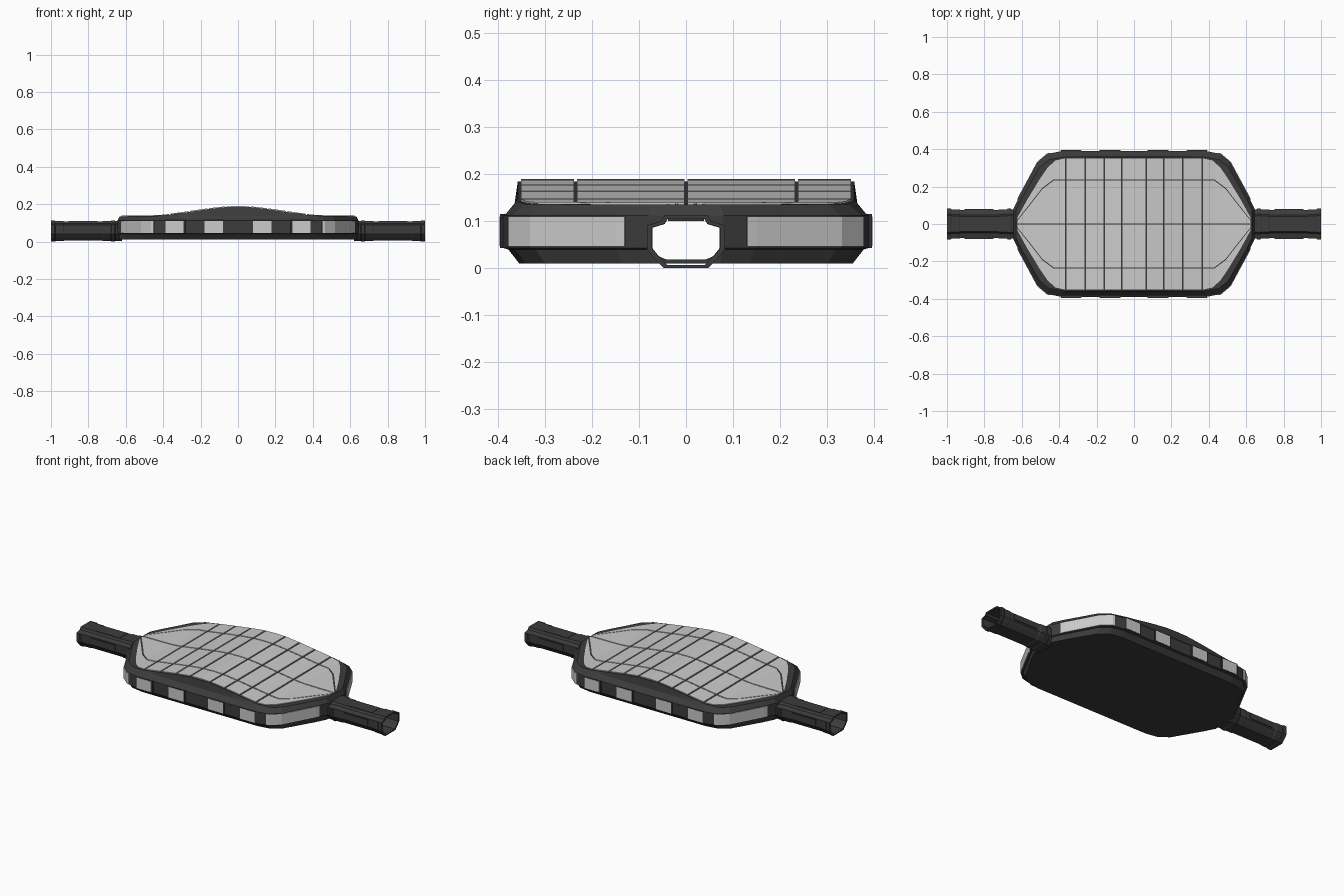
import bpy, bmesh

if "Cube" in bpy.data.objects:
    bpy.data.objects.remove(bpy.data.objects["Cube"])

dark = bpy.data.materials.new("dark_metal")
dark.diffuse_color = (0.045, 0.045, 0.045, 1)
dark.use_nodes = True
dark.node_tree.nodes["Principled BSDF"].inputs["Base Color"].default_value = dark.diffuse_color


def make(name, verts, faces, mat=None):
    me = bpy.data.meshes.new(name)
    me.from_pydata(verts, [], faces)
    bm = bmesh.new()
    bm.from_mesh(me)
    bmesh.ops.recalc_face_normals(bm, faces=bm.faces)
    bm.to_mesh(me)
    bm.free()
    ob = bpy.data.objects.new(name, me)
    bpy.context.collection.objects.link(ob)
    if mat:
        me.materials.append(mat)
    return ob


def ring_faces(rings, n, closed=False):
    faces = []
    for r in range(rings if closed else rings - 1):
        a, b = r * n, (r + 1) % rings * n
        faces += [(a + i, a + (i + 1) % n, b + (i + 1) % n, b + i) for i in range(n)]
    return faces


def interp(table, x):
    x = abs(x)
    for (x0, v0), (x1, v1) in zip(table, table[1:]):
        if x <= x1:
            return v0 + (v1 - v0) * (x - x0) / (x1 - x0)
    return table[-1][1]


def block_strip(name, sections, mat=None):
    """Solid strip through a list of four-corner sections."""
    verts = [p for s in sections for p in s]
    n = len(sections)
    faces = ring_faces(n, 4) + [(3, 2, 1, 0), tuple(range(4 * n - 4, 4 * n))]
    return make(name, verts, faces, mat)


ROOF = [(0, .19), (.07, .188), (.15, .179), (.23, .168), (.31, .156), (.38, .146), (.43, .141), (.65, .139)]
roof = lambda x: interp(ROOF, x)

# Tunnel cross-section, shared by tunnels and hull doorways
half = [(.045, .113), (.053, .1), (.083, .091), (.083, .04), (.067, .02), (.047, 0)]
SECTION = half + [(-y, z) for y, z in reversed(half)]


def section(x, k, floor=0):
    return [(x, y * k, max(floor, .056 + (z - .056) * k)) for y, z in SECTION]


# Main hull
corner = [(.645, .08), (.612, .15), (.515, .33), (.462, .375), (.385, .39)]
upper = corner + [(x, .39) for x in (.31, .23, .15, .07)]
upper += [(-x, y) for x, y in reversed(upper)]
plan = upper + [(x, -y) for x, y in reversed(upper)]
N = len(plan)
layers = [
    (.985, .91, lambda x: .01), (.99, .97, lambda x: .04),
    (1, 1, lambda x: .043), (1, 1, lambda x: .112),
    (.995, .98, lambda x: .117), (.985, .935, lambda x: min(.138, roof(x) - .009)),
    (.98, .918, lambda x: roof(x) - .004),
]
verts = [(x * kx, y * ky, fz(x)) for kx, ky, fz in layers for x, y in plan]
faces = ring_faces(len(layers), N) + [tuple(reversed(range(N)))]
t = (len(layers) - 1) * N
faces += [(t + i, t + i + 1, t + N - 2 - i, t + N - 1 - i) for i in range(N // 2 - 1)]
hull = make("hull", verts, faces, dark)

# Passage cut straight through the hull
S = len(SECTION)
cutter = make("passage_cutter", section(-.8, .86, .018) + section(.8, .86, .018),
              ring_faces(2, S) + [tuple(range(S)), tuple(range(S, 2 * S))], dark)
cutter.hide_render = True
mod = hull.modifiers.new("passage", 'BOOLEAN')
mod.object = cutter
mod.solver = 'EXACT'
bpy.context.view_layer.objects.active = hull
bpy.ops.object.modifier_apply(modifier="passage")
bpy.data.objects.remove(cutter)

# Roof glass: gridded panels following the curved roof
EDGE = [(0, .355), (.365, .355), (.42, .343), (.462, .305), (.5, .25), (.57, .135), (.63, .025)]
MID = [(0, .235), (.43, .235), (.49, .19), (.56, .1), (.63, .012)]
CENTRE = [(0, 0), (1, 0)]
columns = [0.065, .16, .26, .365, .628]
spans = [(-.065, .065)]
for a, b in zip(columns, columns[1:]):
    spans += [(a, b), (-b, -a)]
knots = sorted({s * x for tab in (ROOF, EDGE, MID) for x, _ in tab for s in (1, -1)})
for a, b in spans:
    a, b = a + .004, b - .004
    xs = [a] + [x for x in knots if a + .002 < x < b - .002] + [b]
    for lo, hi, row in ((CENTRE, MID, "inner"), (MID, EDGE, "outer")):
        for s in (1, -1):
            secs = []
            for x in xs:
                y0, y1 = interp(lo, x), interp(hi, x)
                g = min(.0035, (y1 - y0) * .15)
                y0, y1 = s * (y0 + g), s * (y1 - g)
                z = roof(x)
                secs.append([(x, y0, z - .009), (x, y1, z - .009), (x, y1, z), (x, y0, z)])
            block_strip("roof_glass_" + row, secs)


# Side windows and their frames
def wall(name, path, out, z0, z1, mat=None):
    block_strip(name, [[(x * .98, y * .97, z0), (x * out, y * out, z0),
                        (x * out, y * out, z1), (x * .98, y * .97, z1)] for x, y in path], mat)


for sx in (1, -1):
    for sy in (1, -1):
        for a, b in ((.08, .175), (.287, .38)):
            f = [(sx * (a - .008), sy * .39), (sx * (b + .008), sy * .39)]
            w = [(sx * a, sy * .39), (sx * b, sy * .39)]
            wall("window_frame", f, 1.014, .043, .115, dark)
            wall("side_window", w, 1.017, .047, .11)
        bend = [(.621, .13), (.612, .15), (.515, .33), (.462, .375), (.448, .378)]
        wall("corner_window", [(sx * x, sy * y) for x, y in bend], 1.006, .046, .11)

# Tunnels: hollow tubes with end flanges and a recessed middle
steps = [(.62, .95), (.655, .95), (.66, 1), (.675, 1), (.68, .95), (.72, .95), (.725, .91),
         (.93, .91), (.935, .95), (.975, .95), (.98, 1), (1, 1), (1, .87), (.62, .87)]
for s, side in ((1, "right"), (-1, "left")):
    make("tunnel_" + side, [p for x, k in steps for p in section(s * x, k)],
         ring_faces(len(steps), S, True), dark)
    # Cover plates on the tunnel roof and flanks
    for y0, y1, z0, z1 in ((-.038, .038, .1, .11), (.073, .08, .05, .082), (-.08, -.073, .05, .082)):
        block_strip("tunnel_plate", [[(s * x, y0, z0), (s * x, y1, z0), (s * x, y1, z1), (s * x, y0, z1)]
                                     for x in (.75, .905)], dark)
